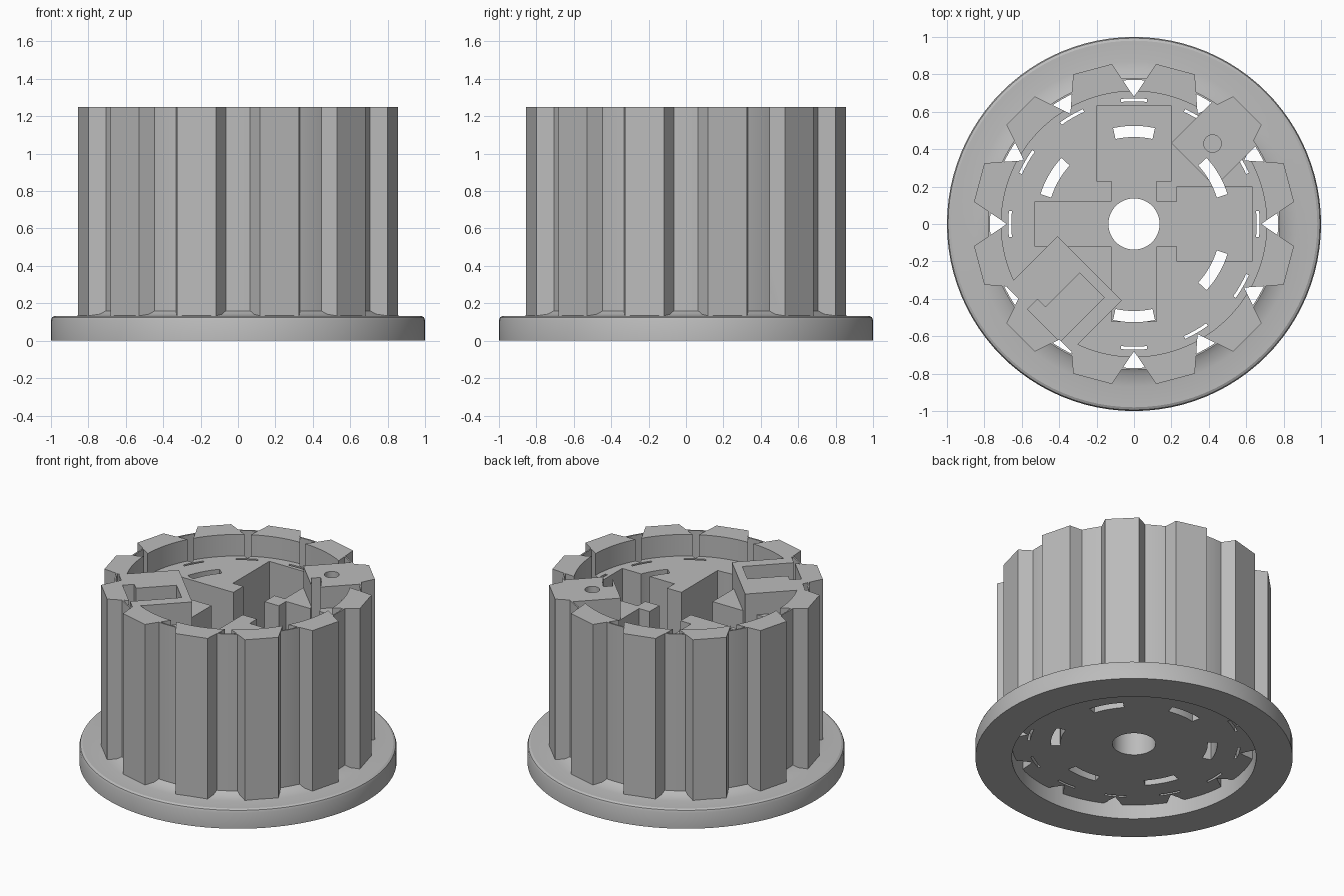
import bpy, bmesh, math
from math import sin, cos, radians, pi

if "Cube" in bpy.data.objects:
    bpy.data.objects.remove(bpy.data.objects["Cube"])

grey = bpy.data.materials.new("plain_grey")
grey.use_nodes = True
COLOR = (0.5, 0.5, 0.5, 1)
grey.diffuse_color = COLOR
grey.node_tree.nodes["Principled BSDF"].inputs["Base Color"].default_value = COLOR

TOP, FLOOR, BOTTOM, POCKET = 1.25, 1.1, 0.1, 0.5


def finish(name, bm):
    bmesh.ops.recalc_face_normals(bm, faces=bm.faces)
    mesh = bpy.data.meshes.new(name)
    bm.to_mesh(mesh)
    bm.free()
    mesh.materials.append(grey)
    obj = bpy.data.objects.new(name, mesh)
    bpy.context.collection.objects.link(obj)
    return obj


def prism(name, points, z0, z1):
    bm = bmesh.new()
    face = bm.faces.new([bm.verts.new((x, y, z0)) for x, y in points])
    top = bmesh.ops.extrude_face_region(bm, geom=[face])["geom"]
    verts = [g for g in top if isinstance(g, bmesh.types.BMVert)]
    bmesh.ops.translate(bm, verts=verts, vec=(0, 0, z1 - z0))
    return finish(name, bm)


def polar(r, deg):
    return r * cos(radians(deg)), r * sin(radians(deg))


def turned(points, deg):
    c, s = cos(radians(deg)), sin(radians(deg))
    return [(x * c - y * s, x * s + y * c) for x, y in points]


def box(x0, x1, y0, y1, deg=0):
    return turned([(x0, y0), (x1, y0), (x1, y1), (x0, y1)], deg)


def circle(r, n, x=0, y=0):
    return [(x + r * cos(2 * pi * i / n), y + r * sin(2 * pi * i / n)) for i in range(n)]


def arc_slot(r0, r1, mid, half):
    steps = [mid - half + half * i / 4 for i in range(9)]
    return [polar(r1, a) for a in steps] + [polar(r0, a) for a in reversed(steps)]


def combine(target, points, z0, z1, operation="DIFFERENCE"):
    tool = prism("helper", points, z0, z1)
    tool.hide_render = True
    mod = target.modifiers.new("shape", "BOOLEAN")
    mod.operation, mod.solver, mod.object = operation, "EXACT", tool
    bpy.context.view_layer.objects.active = target
    bpy.ops.object.modifier_apply(modifier=mod.name)
    bpy.data.objects.remove(tool)


def smooth(obj):
    bpy.ops.object.select_all(action="DESELECT")
    obj.select_set(True)
    bpy.context.view_layer.objects.active = obj
    bpy.ops.object.shade_smooth_by_angle(angle=radians(25))


# Flange with a raised fillet and thin sleeve, turned around the z axis
profile = [(0.77, 0), (1, 0), (1, 0.11), (0.994, 0.125), (0.98, 0.132), (0.87, 0.132),
           (0.81, 0.142), (0.78, 0.16), (0.78, TOP), (0.77, TOP)]
SEG = 96
bm = bmesh.new()
rings = [[bm.verts.new((*polar(r, 360 * i / SEG), z)) for r, z in profile] for i in range(SEG)]
for i in range(SEG):
    a, b = rings[i], rings[(i + 1) % SEG]
    for j in range(len(profile)):
        k = (j + 1) % len(profile)
        bm.faces.new((a[j], b[j], b[k], a[k]))
smooth(finish("flange_and_sleeve", bm))

# Twelve-toothed body
outline = []
for i in range(12):
    mid = 15 + 30 * i
    outline += [polar(0.68, mid - 15)] + turned([(0.857, -0.107), (0.857, 0.107)], mid)
body = prism("toothed_body", outline, BOTTOM, TOP)

# Recess inside the crown of teeth
combine(body, circle(0.71, 96), FLOOR, TOP + 0.1)

# Cross-shaped pockets: two wide heads, two plain arms
HIGH = TOP + 0.1
combine(body, box(-0.53, 0.3, -0.12, 0.12), POCKET, HIGH - 0.2)
combine(body, box(-0.12, 0.12, -0.52, 0.3), POCKET, HIGH - 0.2)
for angle in (0, 90):
    combine(body, box(0.23, 0.63, -0.2, 0.2, angle), POCKET, HIGH - 0.2)

# Solid corner block with a screw hole
combine(body, box(0.447, 0.76, -0.165, 0.165, 45), POCKET - 0.05, TOP, "UNION")
combine(body, circle(0.047, 24, 0.42, 0.43), 0.9, HIGH)

# Bore, six ventilation slots, thin slits behind the tooth gaps
combine(body, circle(0.137, 48), 0, HIGH)
for i in range(6):
    combine(body, arc_slot(0.465, 0.525, 30 + 60 * i, 12.3), 0, HIGH)
for i in range(12):
    combine(body, arc_slot(0.656, 0.672, 30 * i, 6), 0, FLOOR + 0.05)

# Opposite corner block with an open stepped pocket
combine(body, box(0.336, 0.72, -0.242, 0.242, 225), POCKET - 0.05, TOP, "UNION")
pocket = [(0.39, -0.02), (0.65, -0.02), (0.65, -0.08), (0.725, -0.08), (0.725, 0.166), (0.39, 0.166)]
combine(body, turned(pocket, 225), 0.85, HIGH)
smooth(body)
